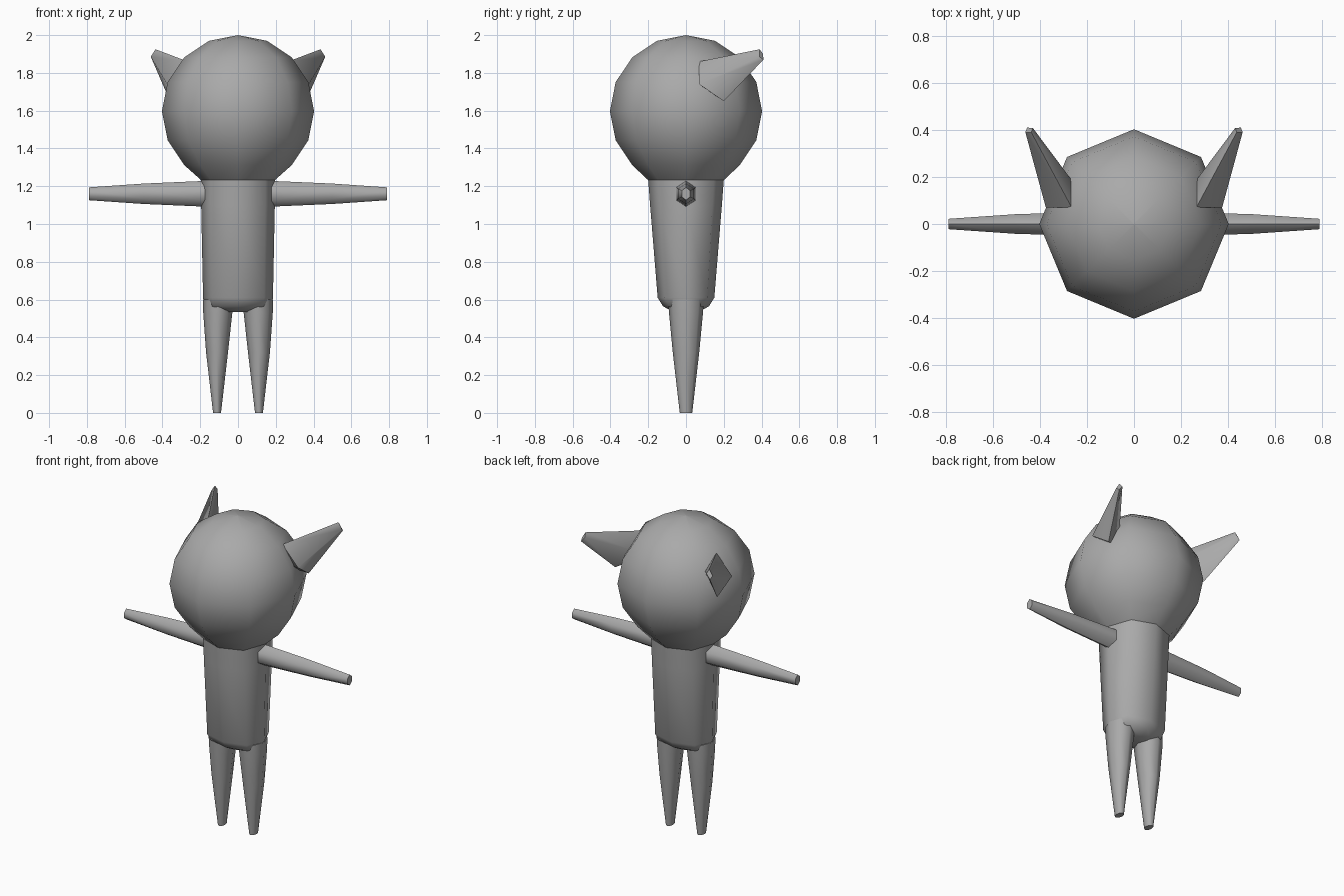
import bpy, bmesh, math
from mathutils import Vector

if "Cube" in bpy.data.objects:
    bpy.data.objects.remove(bpy.data.objects["Cube"])

gray = bpy.data.materials.new("plain_gray")
gray.diffuse_color = (0.4, 0.4, 0.4, 1)
gray.use_nodes = True
gray.node_tree.nodes["Principled BSDF"].inputs["Base Color"].default_value = gray.diffuse_color


def loft(name, rings, cap_start=True, cap_end=True):
    """Skin a list of rings (equal point counts) into a smooth-shaded object."""
    bm = bmesh.new()
    loops = [[bm.verts.new(p) for p in ring] for ring in rings]
    for a, b in zip(loops, loops[1:]):
        n = len(a)
        for i in range(n):
            j = (i + 1) % n
            bm.faces.new((a[i], a[j], b[j], b[i]))
    if cap_start:
        bm.faces.new(loops[0])
    if cap_end:
        bm.faces.new(loops[-1])
    bmesh.ops.remove_doubles(bm, verts=bm.verts, dist=1e-5)
    bmesh.ops.recalc_face_normals(bm, faces=bm.faces)
    mesh = bpy.data.meshes.new(name)
    bm.to_mesh(mesh)
    bm.free()
    mesh.materials.append(gray)
    obj = bpy.data.objects.new(name, mesh)
    bpy.context.collection.objects.link(obj)
    bpy.ops.object.select_all(action='DESELECT')
    obj.select_set(True)
    bpy.context.view_layer.objects.active = obj
    bpy.ops.object.shade_smooth_by_angle(angle=math.radians(65))
    return obj


def oval(cx, z, rx, ry, n=8, square=1.0):
    """Horizontal ring; square > 1 pushes the diagonal corners outward."""
    pts = []
    for i in range(n):
        t = 2 * math.pi * i / n
        k = square if i % 2 else 1.0
        pts.append((cx + rx * k * math.cos(t), ry * k * math.sin(t), z))
    return pts


# Head: eight-sided ball, open at the neck where it meets the torso
R = 0.403
head_rings = [oval(0, 1.232, 0.195, 0.2, square=1.04)]
for lat in (-45, -22.5, 0, 22.5, 45, 67.5):
    a = math.radians(lat)
    head_rings.append(oval(0, 1.597 + R * math.sin(a), R * math.cos(a), R * math.cos(a)))
head_rings.append(oval(0, 2.0, 0.0001, 0.0001))
loft("head", head_rings, cap_start=False)

# Torso: tapers front to back, rounded in at the hips
loft("torso", [
    oval(0, 1.232, 0.195, 0.2, square=1.04),
    oval(0, 1.10, 0.195, 0.19, square=1.04),
    oval(0, 0.61, 0.185, 0.15, square=1.06),
    oval(0, 0.565, 0.178, 0.122, square=1.04),
    oval(0, 0.535, 0.12, 0.07),
], cap_start=False)

for side, s in (("left", -1), ("right", 1)):
    # Arms: six-sided, tapering outward
    rings = []
    for x, ry, rz in ((0.12, 0.055, 0.07), (0.2, 0.05, 0.067),
                      (0.5, 0.042, 0.054), (0.79, 0.022, 0.034)):
        rings.append([(s * x, ry * math.sin(math.pi * i / 3) / math.sin(math.pi / 3),
                       1.16 + rz * math.cos(math.pi * i / 3)) for i in range(6)])
    loft(side + "_arm", rings)

    # Legs: tapering to small feet
    loft(side + "_leg", [
        oval(s * 0.103, 0.60, 0.082, 0.095),
        oval(s * 0.107, 0.53, 0.077, 0.09),
        oval(s * 0.111, 0.32, 0.058, 0.07),
        oval(s * 0.111, 0.0, 0.021, 0.033),
    ])

    # Ears: four-cornered horns swept back from the sides of the head
    base = [(0.265, 0.07, 1.86), (0.375, 0.07, 1.74), (0.36, 0.20, 1.65), (0.26, 0.18, 1.78)]
    tip = [(0.437, 0.39, 1.925), (0.462, 0.39, 1.885), (0.455, 0.41, 1.87), (0.43, 0.408, 1.90)]
    centre = Vector((0.2, 0.08, 1.73))
    root = [Vector(p).lerp(centre, 0.4) for p in base]
    loft(side + "_ear", [[(s * p[0], p[1], p[2]) for p in ring] for ring in (root, base, tip)])
